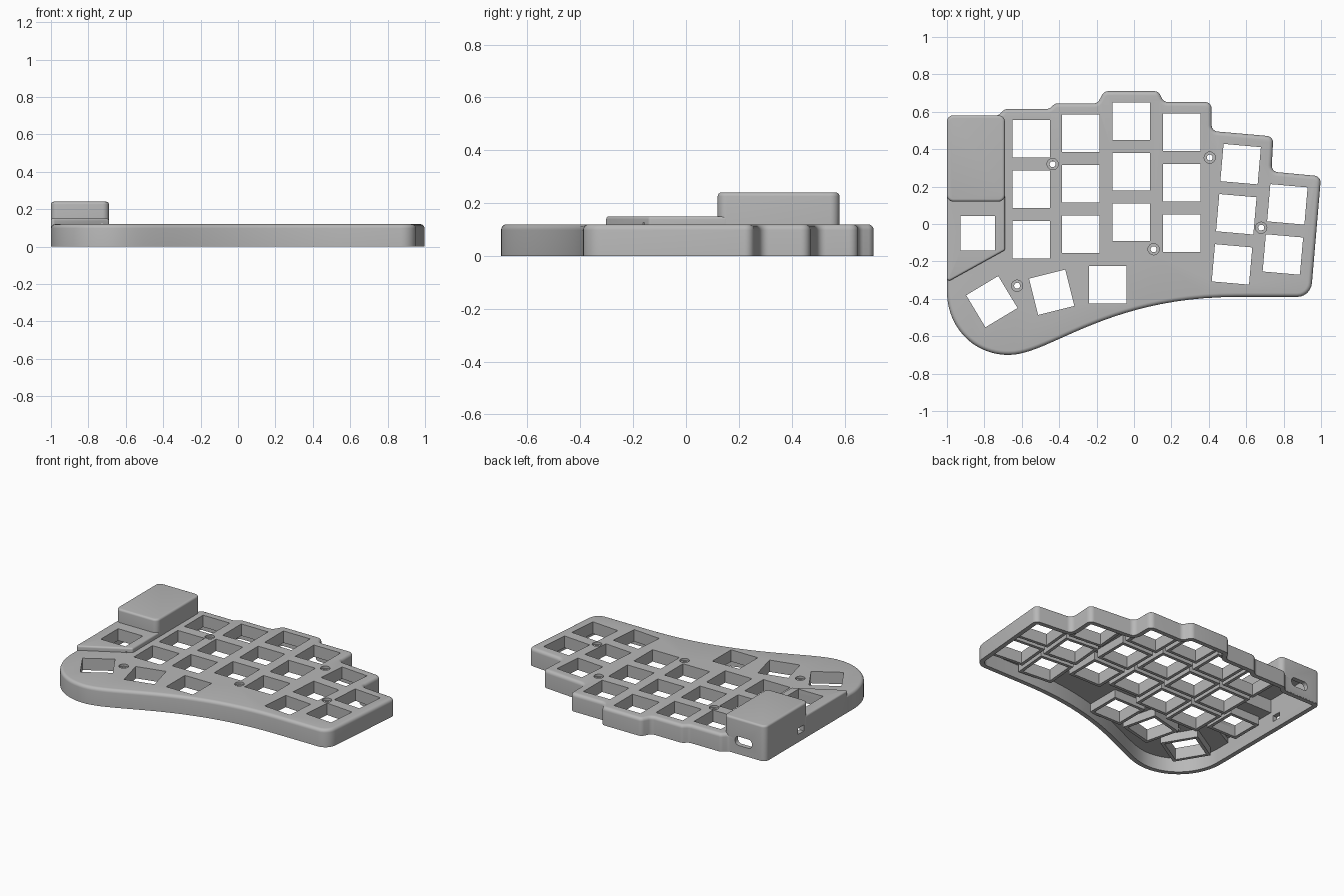
import bpy, bmesh, math
from mathutils import Vector, Matrix
from mathutils.geometry import interpolate_bezier

if "Cube" in bpy.data.objects:
    bpy.data.objects.remove(bpy.data.objects["Cube"])

grey = bpy.data.materials.new("case_grey")
grey.use_nodes = True
grey.diffuse_color = (0.48, 0.48, 0.48, 1)
grey.node_tree.nodes["Principled BSDF"].inputs["Base Color"].default_value = grey.diffuse_color


def rounded(corners):
    """Closed 2D outline from (x, y, radius) corners."""
    out, n = [], len(corners)
    for i, (x, y, r) in enumerate(corners):
        p = Vector((x, y))
        if r == 0:
            out.append(p)
            continue
        a = (Vector(corners[i - 1][:2]) - p).normalized()
        b = (Vector(corners[(i + 1) % n][:2]) - p).normalized()
        half = a.angle(b) / 2
        t = r / math.tan(half)
        centre = p + (a + b).normalized() * r / math.sin(half)
        start, end = p + a * t - centre, p + b * t - centre
        sweep = start.angle_signed(end)
        steps = 6
        for k in range(steps + 1):
            out.append(centre + Matrix.Rotation(-sweep * k / steps, 2) @ start)
    return out


def inset(points, d):
    """Move a counter-clockwise outline inwards by d."""
    out, n = [], len(points)
    for i, p in enumerate(points):
        e1 = (p - points[i - 1]).normalized()
        e2 = (points[(i + 1) % n] - p).normalized()
        n1, n2 = Vector((-e1.y, e1.x)), Vector((-e2.y, e2.x))
        out.append(p + (n1 + n2) * d / (1 + n1.dot(n2)))
    return out


def add_loft(bm, rings, loop=False):
    """Skin (outline, z) rings; capped, or closed back on itself."""
    vs = [[bm.verts.new((p.x, p.y, z)) for p in pts] for pts, z in rings]
    n = len(vs[0])
    pairs = list(zip(vs, vs[1:])) + ([(vs[-1], vs[0])] if loop else [])
    for lo, hi in pairs:
        for i in range(n):
            j = (i + 1) % n
            bm.faces.new((lo[i], lo[j], hi[j], hi[i]))
    if not loop:
        bm.faces.new(vs[0][::-1])
        bm.faces.new(vs[-1])


def finish(name, bm):
    bmesh.ops.recalc_face_normals(bm, faces=bm.faces)
    me = bpy.data.meshes.new(name)
    bm.to_mesh(me)
    bm.free()
    me.materials.append(grey)
    ob = bpy.data.objects.new(name, me)
    bpy.context.collection.objects.link(ob)
    return ob


def solid(name, pts, z0, z1, fillet=0.0):
    bm = bmesh.new()
    rings = [(pts, z0), (pts, z1 - fillet)]
    if fillet:
        for k in range(1, 6):
            a = k / 5 * math.pi / 2
            rings.append((inset(pts, fillet * (1 - math.cos(a))),
                          z1 - fillet + fillet * math.sin(a)))
    add_loft(bm, rings)
    return finish(name, bm)


def square(x, y, size, deg):
    h = size / 2
    rot = Matrix.Rotation(math.radians(deg), 2)
    return [Vector((x, y)) + rot @ Vector(c) for c in ((-h, -h), (h, -h), (h, h), (-h, h))]


def circle(x, y, r, n=24):
    return [Vector((x + r * math.cos(i * math.tau / n), y + r * math.sin(i * math.tau / n)))
            for i in range(n)]


def activate(ob):
    bpy.ops.object.select_all(action='DESELECT')
    ob.select_set(True)
    bpy.context.view_layer.objects.active = ob


def combine(ob, other, op):
    other.hide_render = True
    m = ob.modifiers.new(op.lower(), 'BOOLEAN')
    m.operation, m.object, m.solver = op, other, 'EXACT'
    activate(ob)
    bpy.ops.object.modifier_apply(modifier=m.name)
    bpy.data.objects.remove(other)


def bezier(*pts, n=24):
    p = [Vector((x, y, 0)) for x, y in pts]
    return [(v.x, v.y, 0) for v in interpolate_bezier(*p, n)]


# Case outline: left lobe, sweeping front edge, stepped back
R = 0.035
corners = [(-1, 0.58, R)]
corners += bezier((-1, -0.36), (-1, -0.55), (-0.86, -0.7), (-0.67, -0.7))
corners += bezier((-0.67, -0.7), (-0.45, -0.7), (-0.15, -0.39), (0.55, -0.39))[1:]
corners += [(0.945, -0.39, 0.08)]
corners += [(x, y, R) for x, y in (
    (1, 0.255), (0.735, 0.28), (0.745, 0.468), (0.415, 0.497), (0.415, 0.652),
    (0.16, 0.652), (0.13, 0.71), (-0.16, 0.71), (-0.195, 0.645), (-0.42, 0.645),
    (-0.455, 0.615), (-0.69, 0.615), (-0.725, 0.58))]
outline = rounded(corners)
case = solid("case", outline, 0, 0.12, 0.022)

# Raised controller housing and the low deck in front of it
E = 0.001
box_pts = rounded([(-1 - E, 0.12, R), (-0.69, 0.12, R), (-0.69, 0.58 + E, R), (-1 - E, 0.58 + E, R)])
deck_pts = rounded([(-1 - E, -0.312, 0.014), (-0.69, -0.14, 0.014), (-0.69, 0.16, 0.014),
                    (-1 - E, 0.16, 0.014)])
combine(case, solid("deck", deck_pts, 0.003, 0.15, 0.011), 'UNION')
combine(case, solid("housing", box_pts, 0.004, 0.24, 0.014), 'UNION')

# Hollow underside
combine(case, solid("cavity", inset(outline, 0.03), -0.02, 0.095), 'DIFFERENCE')
box_in = [Vector(c) for c in ((-0.97, 0.15), (-0.72, 0.15), (-0.72, 0.55), (-0.97, 0.55))]
deck_in = [Vector(c) for c in ((-0.97, -0.26), (-0.72, -0.125), (-0.72, 0.17), (-0.97, 0.17))]
combine(case, solid("deck_cavity", deck_in, 0.05, 0.126), 'DIFFERENCE')
combine(case, solid("housing_cavity", box_in, 0.04, 0.215), 'DIFFERENCE')

# Key positions: x, y, turn
keys = []
for x, top in ((-0.55, 0.455), (-0.285, 0.485), (-0.015, 0.55), (0.255, 0.49)):
    keys += [(x, top - 0.27 * i, 0) for i in range(3)]
keys += [(0.57 - 0.023 * i, 0.32 - 0.268 * i, -5) for i in range(3)]
keys += [(0.82 - 0.024 * i, 0.105 - 0.268 * i, -5) for i in range(2)]
keys += [(-0.14, -0.325, 0), (-0.44, -0.365, 14), (-0.76, -0.415, 31)]
deck_key = (-0.835, -0.05)

# Key openings
bm = bmesh.new()
for x, y, deg in keys:
    add_loft(bm, [(square(x, y, 0.2, deg), z) for z in (0.05, 0.2)])
add_loft(bm, [(square(*deck_key, 0.185, 0), z) for z in (0.05, 0.2)])
combine(case, finish("key_cutter", bm), 'DIFFERENCE')

# Screw holes with counterbores
screws = ((-0.435, 0.32), (0.405, 0.355), (0.68, -0.02), (0.105, -0.135), (-0.625, -0.33))
bm = bmesh.new()
for x, y in screws:
    add_loft(bm, [(circle(x, y, r), z) for r, z in
                  ((0.016, 0.05), (0.016, 0.105), (0.03, 0.105), (0.03, 0.2))])
combine(case, finish("screw_cutter", bm), 'DIFFERENCE')

# Cable port in the back wall and small slot in the side wall
bm = bmesh.new()
slot = rounded([(x, z, 0.025) for x, z in ((-0.9, 0.06), (-0.775, 0.06), (-0.775, 0.12), (-0.9, 0.12))])
add_loft(bm, [(slot, z) for z in (-0.65, -0.52)])
bmesh.ops.rotate(bm, verts=bm.verts, matrix=Matrix.Rotation(math.pi / 2, 3, 'X'))
combine(case, finish("port_cutter", bm), 'DIFFERENCE')
bm = bmesh.new()
bmesh.ops.create_cube(bm, size=1, matrix=Matrix.Translation((-1, 0.2, 0.075)) @
                      Matrix.Diagonal((0.15, 0.06, 0.04, 1)))
combine(case, finish("slot_cutter", bm), 'DIFFERENCE')

# Square wells hanging below each opening
bm = bmesh.new()


def add_well(x, y, size, deg, low, high):
    inner, outer = square(x, y, size, deg), square(x, y, size + 0.042, deg)
    add_loft(bm, [(inner, low), (outer, low), (outer, high), (inner, high)], loop=True)


for x, y, deg in keys:
    add_well(x, y, 0.2, deg, 0.04, 0.095)
add_well(*deck_key, 0.185, 0, 0.07, 0.126)
wells = finish("key_wells", bm)

for ob in (case, wells):
    activate(ob)
    bpy.ops.object.shade_smooth_by_angle(angle=math.radians(30))
